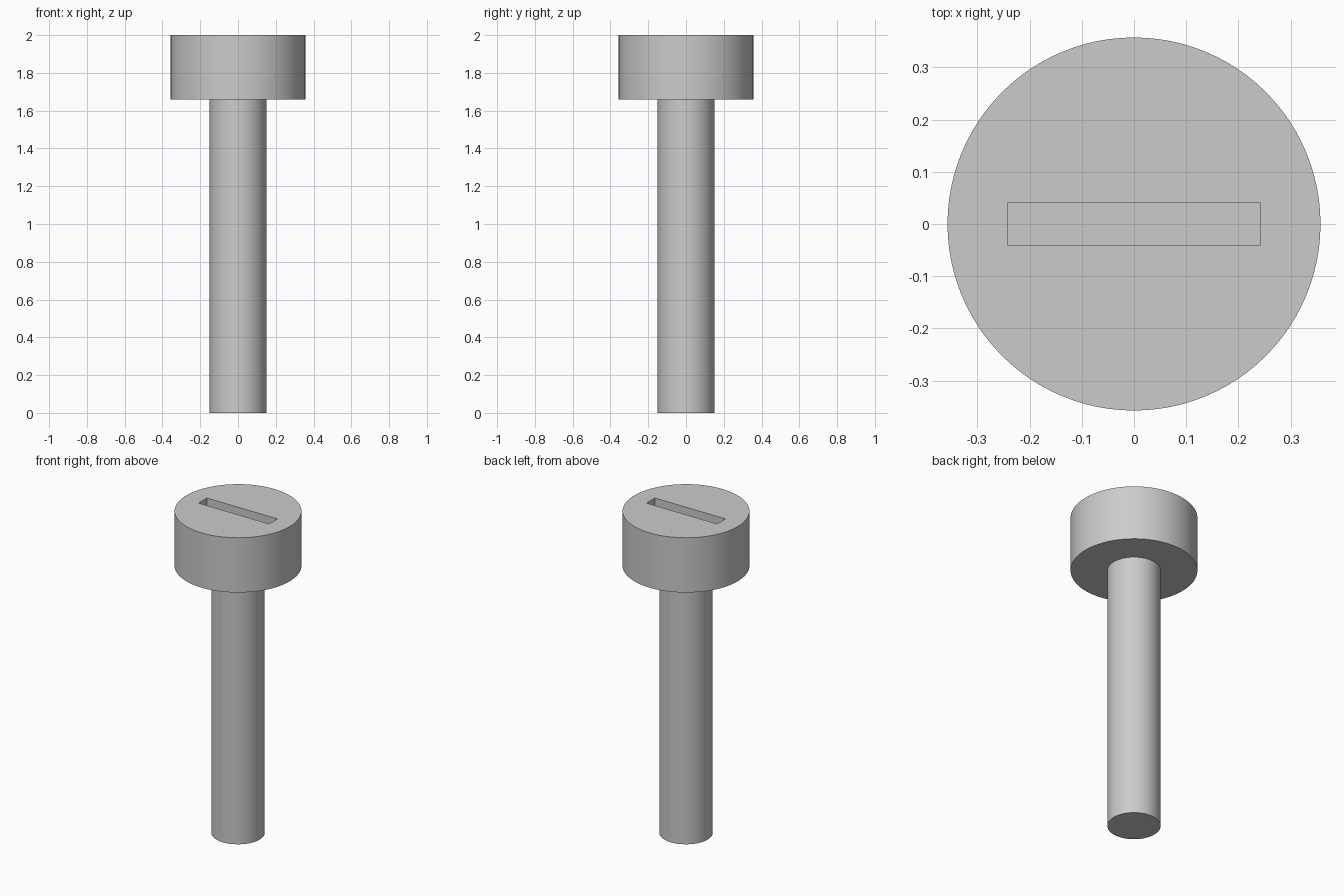
import bpy
import math

cube = bpy.data.objects.get("Cube")
if cube:
    bpy.data.objects.remove(cube, do_unlink=True)

HEAD_RADIUS, SHAFT_RADIUS = 0.357, 0.15
HEAD_BASE, TOP = 1.66, 2.0
SLOT_LENGTH, SLOT_WIDTH, SLOT_DEPTH = 0.485, 0.082, 0.15

steel = bpy.data.materials.new("grey steel")
steel.use_nodes = True
colour = (0.6, 0.6, 0.6, 1)
steel.diffuse_color = colour
steel.node_tree.nodes["Principled BSDF"].inputs["Base Color"].default_value = colour


def cylinder(name, radius, bottom, top):
    bpy.ops.mesh.primitive_cylinder_add(
        vertices=96, radius=radius, depth=top - bottom,
        location=(0, 0, (bottom + top) / 2))
    obj = bpy.context.object
    obj.name = name
    obj.data.materials.append(steel)
    return obj


# Shaft and wide head
shaft = cylinder("shaft", SHAFT_RADIUS, 0, HEAD_BASE)
head = cylinder("head", HEAD_RADIUS, HEAD_BASE, TOP)

# Straight driver slot cut into the top of the head
bpy.ops.mesh.primitive_cube_add(size=1, location=(0, 0, TOP))
cutter = bpy.context.object
cutter.name = "slot_cutter"
cutter.dimensions = (SLOT_LENGTH, SLOT_WIDTH, 2 * SLOT_DEPTH)
cutter.data.materials.append(steel)
bpy.context.view_layer.update()
slot = head.modifiers.new("slot", "BOOLEAN")
slot.operation = "DIFFERENCE"
slot.solver = "EXACT"
slot.object = cutter
bpy.ops.object.select_all(action="DESELECT")
head.select_set(True)
bpy.context.view_layer.objects.active = head
bpy.ops.object.modifier_apply(modifier=slot.name)
bpy.data.objects.remove(cutter, do_unlink=True)

# Round sides smooth, rims and slot edges sharp
shaft.select_set(True)
bpy.ops.object.shade_smooth_by_angle(angle=math.radians(30))
